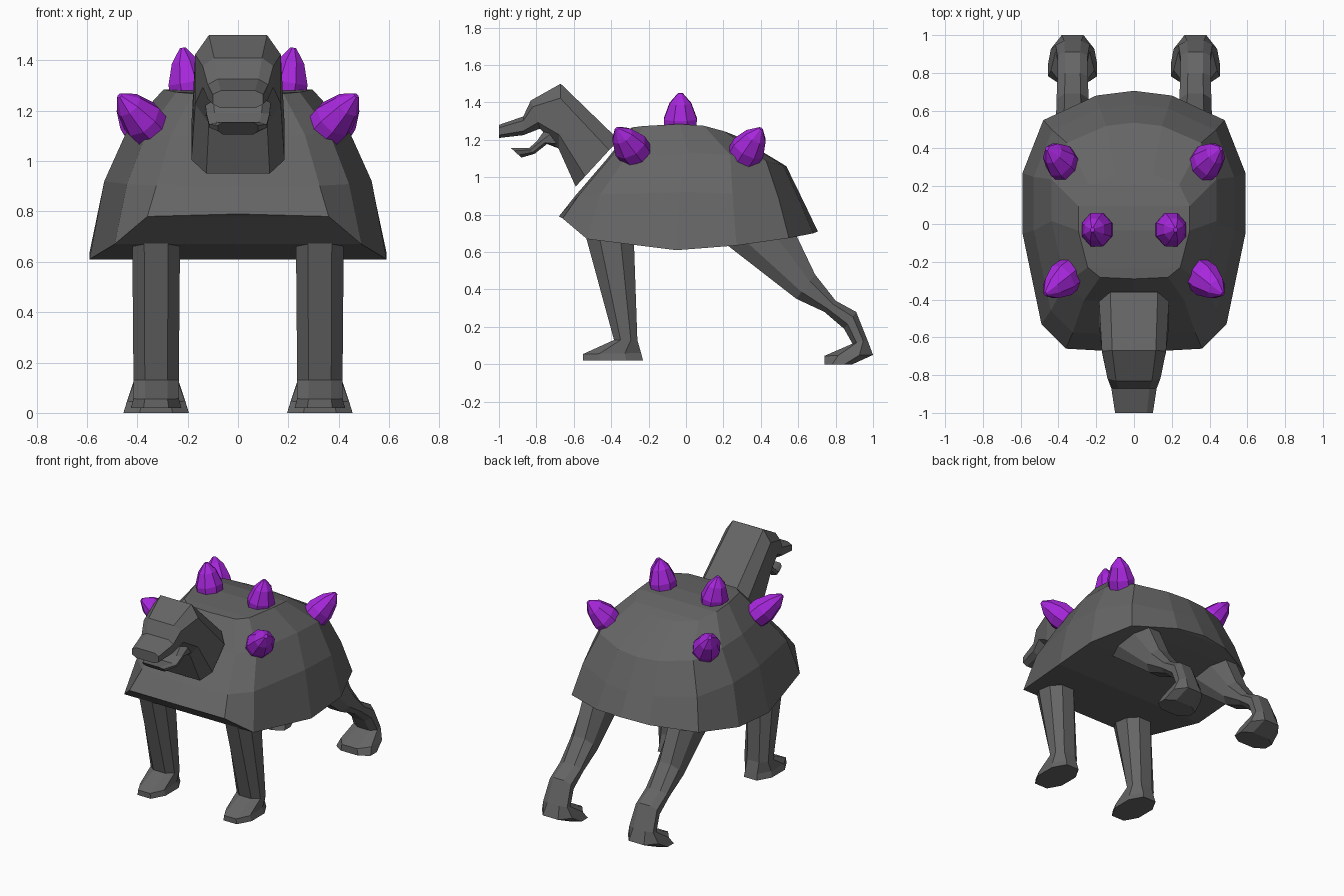
import bpy, bmesh
from mathutils import Vector

if "Cube" in bpy.data.objects:
    bpy.data.objects.remove(bpy.data.objects["Cube"])


def material(name, rgb):
    m = bpy.data.materials.new(name)
    m.diffuse_color = (*rgb, 1)
    m.use_nodes = True
    m.node_tree.nodes["Principled BSDF"].inputs["Base Color"].default_value = m.diffuse_color
    return m


GREY = material("dark grey", (0.13, 0.13, 0.13))
PURPLE = material("purple", (0.39, 0.02, 0.72))


def skin(name, rings, mat, cap=True):
    """Bridge equal-sized closed rings of points; cap the ends."""
    bm = bmesh.new()
    loops = [[bm.verts.new(p) for p in r] for r in rings]
    n = len(loops[0])
    for a, b in zip(loops, loops[1:]):
        for i in range(n):
            j = (i + 1) % n
            bm.faces.new((a[i], a[j], b[j], b[i]))
    if cap:
        for r in (loops[0], loops[-1]):
            # strips of quads across the ring, pairing each point with its mirror
            for i in range(n // 2 - 1):
                bm.faces.new((r[i], r[i + 1], r[n - 2 - i], r[n - 1 - i]))
    bmesh.ops.recalc_face_normals(bm, faces=bm.faces)
    me = bpy.data.meshes.new(name)
    bm.to_mesh(me)
    bm.free()
    me.materials.append(mat)
    ob = bpy.data.objects.new(name, me)
    bpy.context.collection.objects.link(ob)
    return ob


def limb(name, stations, x=0.0, edge=0.5, cut=0.28):
    """Eight-sided loft; station = (y, z of one side, y, z of other side, half width)."""
    rings = []
    for y0, z0, y1, z1, w in stations:
        half = [(0, edge), (cut, 1), (1 - cut, 1), (1, edge)]
        pts = half + [(u, -k) for u, k in reversed(half)]
        rings.append([(x + k * w, y0 + (y1 - y0) * u, z0 + (z1 - z0) * u) for u, k in pts])
    return skin(name, rings, GREY)


# Shell: rim outline, then shrinking rings up to a flat crown
rim = [(0.36, -0.66, 0.78), (0.49, -0.53, 0.67), (0.59, -0.05, 0.61),
       (0.59, 0.27, 0.635), (0.48, 0.55, 0.675), (0.2, 0.68, 0.70)]
rim_front, rim_back = (0, -0.68, 0.79), (0, 0.705, 0.71)
# (x scale, y scale, y shift, height, drop towards front, drop towards back)
levels = [(0.90, 0.885, 0.01, 0.92, 0.02, 0.06),
          (0.74, 0.69, 0.05, 1.13, 0.03, 0.07),
          (0.50, 0.405, -0.015, 1.285, 0.02, 0.065)]


def lift(p, lv):
    sx, sy, dy, z, front, back = lv
    t = p[1] / 0.7
    return (p[0] * sx, p[1] * sy + dy, z - (front if t < 0 else back) * t * t)


def shell_ring(pts, f, b):
    # centre points are doubled so every point has a mirror partner
    return [f] + pts + [b, b] + [(-x, y, z) for x, y, z in reversed(pts)] + [f]


rings = [shell_ring(rim, rim_front, rim_back)]
for lv in levels:
    rings.append(shell_ring([lift(p, lv) for p in rim], lift(rim_front, lv), lift(rim_back, lv)))
shell = skin("shell", rings, GREY)
bm = bmesh.new()
bm.from_mesh(shell.data)
bmesh.ops.remove_doubles(bm, verts=bm.verts, dist=0.0005)
bmesh.ops.dissolve_degenerate(bm, edges=bm.edges, dist=0.0005)
bmesh.ops.recalc_face_normals(bm, faces=bm.faces)
bm.to_mesh(shell.data)
bm.free()

# Neck, skull and upper snout
limb("neck_and_head", [
    (-0.36, 1.20, -0.59, 0.95, 0.185),
    (-0.67, 1.50, -0.68, 1.15, 0.17),
    (-0.83, 1.41, -0.78, 1.26, 0.14),
    (-0.87, 1.325, -0.87, 1.225, 0.12),
    (-1.00, 1.28, -1.00, 1.21, 0.10)], edge=0.68, cut=0.22)

# Open lower jaw
limb("lower_jaw", [
    (-0.75, 1.26, -0.67, 1.15, 0.13),
    (-0.80, 1.19, -0.74, 1.18, 0.125),
    (-0.84, 1.155, -0.81, 1.125, 0.115),
    (-0.935, 1.155, -0.88, 1.105, 0.08)], edge=0.75)

for side, s in (("left", 1), ("right", -1)):
    # Straight front leg with a long foot
    limb("front_leg_" + side, [
        (-0.54, 0.70, -0.28, 0.70, 0.095),
        (-0.385, 0.13, -0.26, 0.13, 0.09),
        (-0.55, 0.055, -0.24, 0.06, 0.09),
        (-0.55, 0.02, -0.23, 0.02, 0.10)], x=s * 0.325)
    # Angled hind leg: thigh, hock, foot
    limb("hind_leg_" + side, [
        (0.21, 0.645, 0.58, 0.71, 0.09),
        (0.59, 0.35, 0.69, 0.48, 0.085),
        (0.74, 0.28, 0.80, 0.34, 0.08),
        (0.845, 0.19, 0.91, 0.28, 0.08),
        (0.89, 0.11, 0.97, 0.13, 0.09),
        (0.74, 0.045, 1.00, 0.05, 0.115),
        (0.74, 0.0, 0.89, 0.0, 0.13)], x=s * 0.325)
    # Purple egg-shaped spikes: base point and tip
    for where, base, tip in (("front", (0.31, -0.24, 1.09), (0.47, -0.37, 1.26)),
                             ("middle", (0.18, -0.03, 1.20), (0.22, -0.03, 1.45)),
                             ("rear", (0.335, 0.28, 1.07), (0.46, 0.40, 1.26))):
        a = Vector((s * base[0], base[1], base[2]))
        axis = Vector((s * tip[0], tip[1], tip[2])) - a
        side_dir = axis.cross(Vector((0, 1, 0))).normalized()
        other = axis.cross(side_dir).normalized()
        ring8 = [(1, .4), (.4, 1), (-.4, 1), (-1, .4), (-1, -.4), (-.4, -1), (.4, -1), (1, -.4)]
        skin("spike_%s_%s" % (where, side),
             [[a + axis * t + (side_dir * u * 0.9 + other * v) * r for u, v in ring8]
              for t, r in ((0, 0.045), (0.2, 0.085), (0.45, 0.088), (0.78, 0.058), (1, 0.012))],
             PURPLE)
